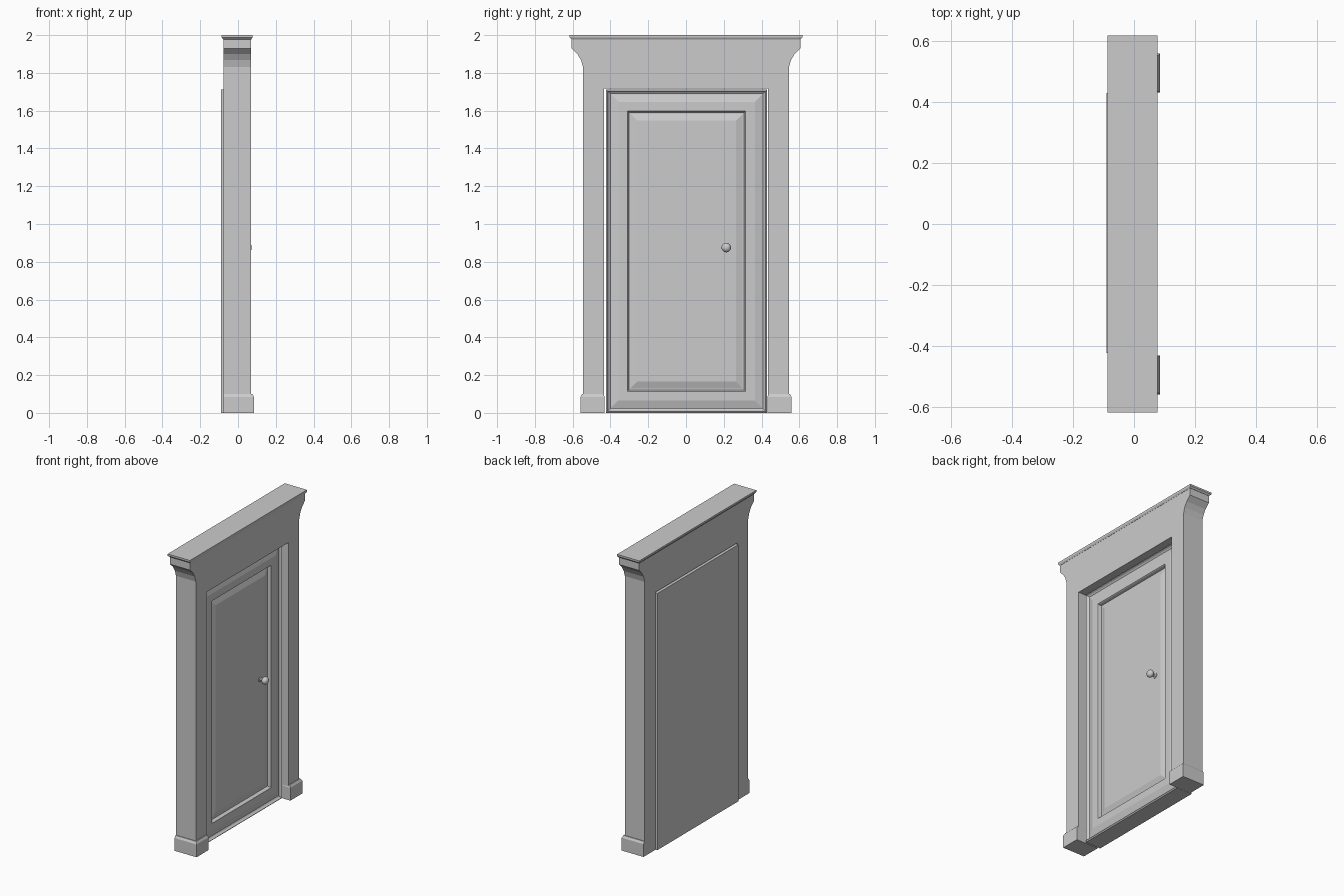
import bpy, bmesh, math
from mathutils import Matrix

if "Cube" in bpy.data.objects:
    bpy.data.objects.remove(bpy.data.objects["Cube"])


def finish(bm, name):
    bmesh.ops.recalc_face_normals(bm, faces=bm.faces)
    me = bpy.data.meshes.new(name)
    bm.to_mesh(me)
    bm.free()
    ob = bpy.data.objects.new(name, me)
    bpy.context.collection.objects.link(ob)
    return ob


def loft(name, rings):
    """Skin stacked rings of equal length and cap both ends."""
    bm = bmesh.new()
    rows = [[bm.verts.new(p) for p in r] for r in rings]
    n = len(rows[0])
    for a, b in zip(rows, rows[1:]):
        for i in range(n):
            j = (i + 1) % n
            bm.faces.new((a[i], a[j], b[j], b[i]))
    bm.faces.new(rows[0][::-1])
    bm.faces.new(rows[-1])
    return finish(bm, name)


def rect_xy(x0, x1, y0, y1, z):
    return [(x0, y0, z), (x1, y0, z), (x1, y1, z), (x0, y1, z)]


# Surround: arch outline with flared head, extruded through the wall depth
half = [(0.433, 1.717), (0.433, 0), (0.545, 0), (0.545, 1.83),
        (0.556, 1.868), (0.575, 1.9), (0.606, 1.93), (0.606, 1.98)]
outline = half + [(-y, z) for y, z in reversed(half)]
loft("door_surround", [[(x, y, z) for y, z in outline] for x in (-0.077, 0.07)])

# Cornice cap with a small sloped underside
loft("cornice_cap", [rect_xy(-0.079, 0.071, -0.607, 0.607, 1.978),
                     rect_xy(-0.087, 0.077, -0.617, 0.617, 1.988),
                     rect_xy(-0.087, 0.077, -0.617, 0.617, 2.0)])

# Plinth blocks with chamfered tops
for s, side in ((-1, "left"), (1, "right")):
    rings = [rect_xy(-0.077, 0.085, 0.431, 0.558, 0),
             rect_xy(-0.077, 0.085, 0.431, 0.558, 0.085),
             rect_xy(-0.077, 0.076, 0.437, 0.550, 0.1)]
    loft("plinth_" + side, [[(x, s * y, z) for x, y, z in r] for r in rings])

# Door slab: nested rectangles as (inset, depth) make the moulded front
profile = [(0, -0.09), (0, 0.022), (0.008, 0.028), (0.014, 0.018), (0.022, 0.012),
           (0.026, 0.012), (0.066, 0.024), (0.114, 0.024), (0.118, 0.018),
           (0.122, 0.002), (0.13, 0.002), (0.165, 0.014)]
y0, y1, z0, z1 = -0.423, 0.43, 0.0, 1.712
loft("door_panel", [[(x, y0 + i, z0 + i), (x, y1 - i, z0 + i),
                     (x, y1 - i, z1 - i), (x, y0 + i, z1 - i)] for i, x in profile])

# Knob: turned rose, stem and ball along x
turned = [(0.010, 0.017), (0.018, 0.017), (0.021, 0.010), (0.034, 0.009)]
turned += [(0.052 - 0.021 * math.cos(math.radians(a)), 0.025 * math.sin(math.radians(a)))
           for a in range(30, 180, 20)]
loft("door_knob", [[(x, 0.213 + r * math.cos(k * math.tau / 20),
                     0.875 + r * math.sin(k * math.tau / 20)) for k in range(20)]
                   for x, r in turned])
knob = bpy.data.objects["door_knob"]
bpy.ops.object.select_all(action='DESELECT')
knob.select_set(True)
bpy.context.view_layer.objects.active = knob
bpy.ops.object.shade_smooth_by_angle(angle=math.radians(40))
